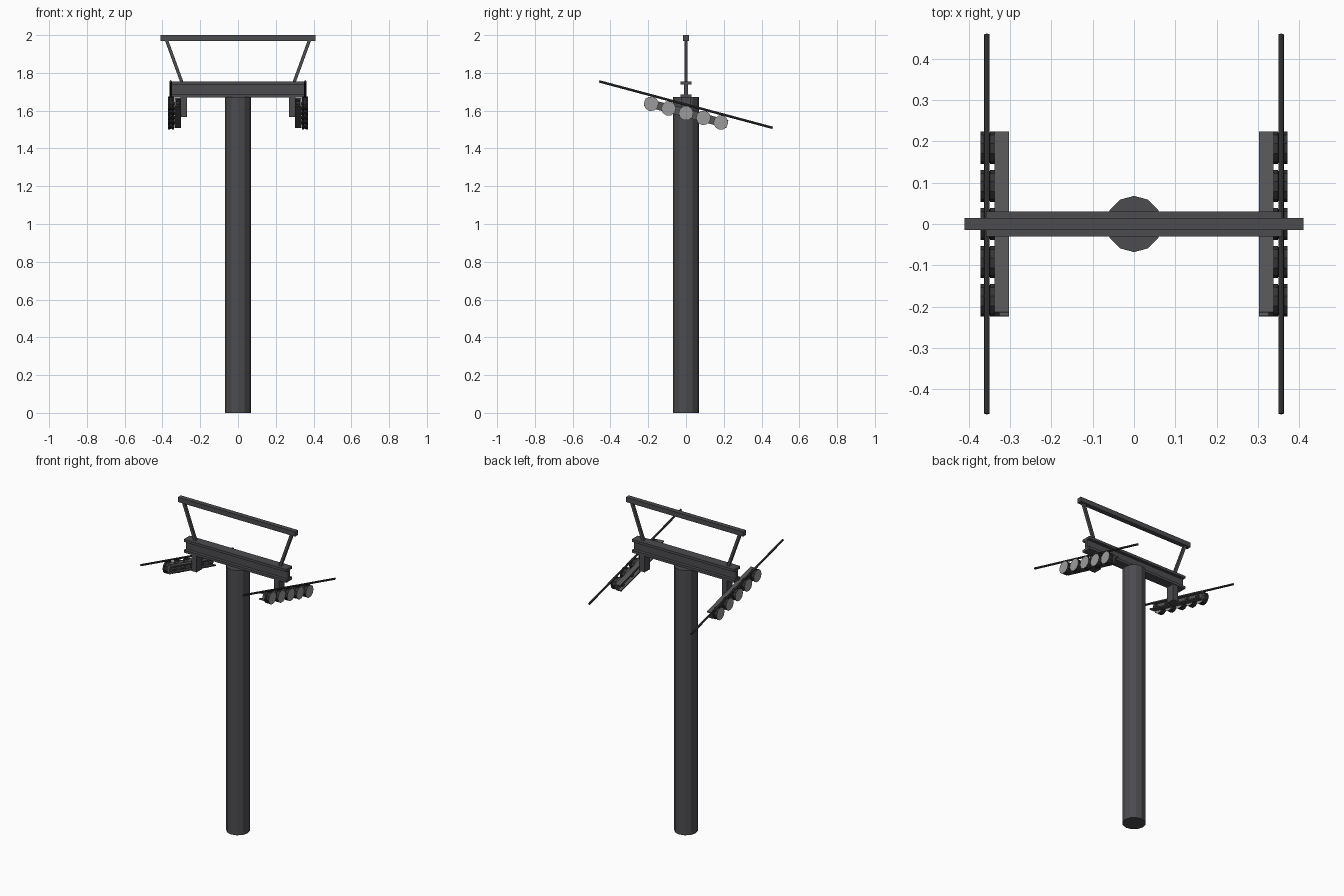
import bpy, bmesh, math
from mathutils import Vector, Matrix

if "Cube" in bpy.data.objects:
    bpy.data.objects.remove(bpy.data.objects["Cube"])


def mat(name, rgb):
    m = bpy.data.materials.new(name)
    m.diffuse_color = (*rgb, 1)
    m.use_nodes = True
    m.node_tree.nodes["Principled BSDF"].inputs["Base Color"].default_value = m.diffuse_color
    return m


STEEL = mat("dark_steel", (0.072, 0.072, 0.08))
RAIL = mat("rail_grey", (0.09, 0.09, 0.092))
RUBBER = mat("black_rubber", (0.035, 0.035, 0.036))
DISC = mat("light_disc", (0.33, 0.33, 0.33))
CABLE = mat("cable_dark", (0.045, 0.045, 0.045))

SLOPE = math.radians(-15)                      # cable falls toward the back
TILT = Matrix.Rotation(SLOPE, 4, 'X')
CENTRE = Vector((0, 0, 1.587))                 # middle of the wheel row


def finish(name, bm, *mats):
    bmesh.ops.recalc_face_normals(bm, faces=bm.faces)
    me = bpy.data.meshes.new(name)
    bm.to_mesh(me)
    bm.free()
    for m in mats:
        me.materials.append(m)
    ob = bpy.data.objects.new(name, me)
    bpy.context.collection.objects.link(ob)
    return ob


def extrude_profile(name, pts, axis_map, lo, hi, m):
    """Closed 2D profile swept between lo and hi; axis_map(u, v, w) -> point."""
    bm = bmesh.new()
    f = bm.faces.new([bm.verts.new(axis_map(u, v, lo)) for u, v in pts])
    r = bmesh.ops.extrude_face_region(bm, geom=[f])
    shift = Vector(axis_map(0, 0, hi)) - Vector(axis_map(0, 0, lo))
    bmesh.ops.translate(bm, vec=shift,
                        verts=[g for g in r['geom'] if isinstance(g, bmesh.types.BMVert)])
    return finish(name, bm, m)


def box(name, lo, hi, m):
    pts = [(lo[0], lo[1]), (hi[0], lo[1]), (hi[0], hi[1]), (lo[0], hi[1])]
    return extrude_profile(name, pts, lambda u, v, w: (u, v, w), lo[2], hi[2], m)


def ring_wheel(name, rings, sides, turn, m):
    """Stepped wheel about the x axis from (x, radius) rings; end caps are discs."""
    bm = bmesh.new()
    loops = [[bm.verts.new((x, r * math.cos(turn + i * math.tau / sides),
                            r * math.sin(turn + i * math.tau / sides)))
              for i in range(sides)] for x, r in rings]
    for a, b in zip(loops, loops[1:]):
        for i in range(sides):
            j = (i + 1) % sides
            bm.faces.new((a[i], a[j], b[j], b[i]))
    for cap in (loops[0], loops[-1]):
        bm.faces.new(cap).material_index = 1 if m is RUBBER else 0
    return finish(name, bm, m, DISC)


# Twelve-sided tower
N = 12
circle = [(0.068 * math.cos(i * math.tau / N), 0.068 * math.sin(i * math.tau / N)) for i in range(N)]
extrude_profile("tower_pole", circle, lambda u, v, w: (u, v, w), 0, 1.672, STEEL)

# I-section cross beam
half = [(0.03, 1.67), (0.03, 1.686), (0.01, 1.686), (0.01, 1.738), (0.03, 1.738), (0.03, 1.754)]
ibeam = half + [(-y, z) for y, z in reversed(half)]
extrude_profile("cross_beam", ibeam, lambda u, v, w: (w, u, v), -0.358, 0.358, STEEL)

# Upper maintenance frame
box("frame_top_bar", (-0.41, -0.015, 1.97), (0.41, 0.015, 2.0), STEEL)

for s, side in ((-1, "left"), (1, "right")):
    # Leaning strut
    strut = [(s * 0.288, 1.75), (s * 0.306, 1.75), (s * 0.388, 1.975), (s * 0.37, 1.975)]
    extrude_profile(side + "_strut", strut, lambda u, v, w: (u, w, v), -0.008, 0.008, STEEL)

    # Hanger under the beam
    x0, x1 = sorted((s * 0.27, s * 0.305))
    box(side + "_hanger", (x0, -0.027, 1.567), (x1, 0.027, 1.675), STEEL)

    # Tilted wheel rail: channel open toward the tower
    chan = [(0.303, -0.022), (0.337, -0.022), (0.337, 0.022), (0.303, 0.022),
            (0.303, 0.015), (0.325, 0.015), (0.325, -0.015), (0.303, -0.015)]
    rail = extrude_profile(side + "_wheel_rail", [(s * x, z) for x, z in chan],
                           lambda u, v, w: (u, w, v), -0.226, 0.226, RAIL)
    rail.matrix_world = Matrix.Translation(CENTRE) @ TILT

    # Grooved sheave wheels with short axles
    rings = [(0.338, 0.039), (0.348, 0.039), (0.35, 0.034),
             (0.36, 0.034), (0.362, 0.039), (0.371, 0.039)]
    for k in range(-2, 3):
        pos = Matrix.Translation(CENTRE) @ TILT @ Matrix.Translation((0, k * 0.0955, 0))
        w = ring_wheel(f"{side}_wheel_{k + 3}", [(s * x, r) for x, r in rings],
                       10, math.radians(18), RUBBER)
        w.matrix_world = pos
        a = ring_wheel(f"{side}_axle_{k + 3}", [(s * 0.308, 0.01), (s * 0.345, 0.01)],
                       8, 0, STEEL)
        a.matrix_world = pos

    # Cable resting on the wheels
    c = ring_wheel(side + "_cable", [(-0.475, 0.0065), (0.475, 0.0065)], 8, 0, CABLE)
    c.matrix_world = (Matrix.Translation((s * 0.356, 0, 1.632)) @ TILT
                      @ Matrix.Rotation(math.pi / 2, 4, 'Z'))
